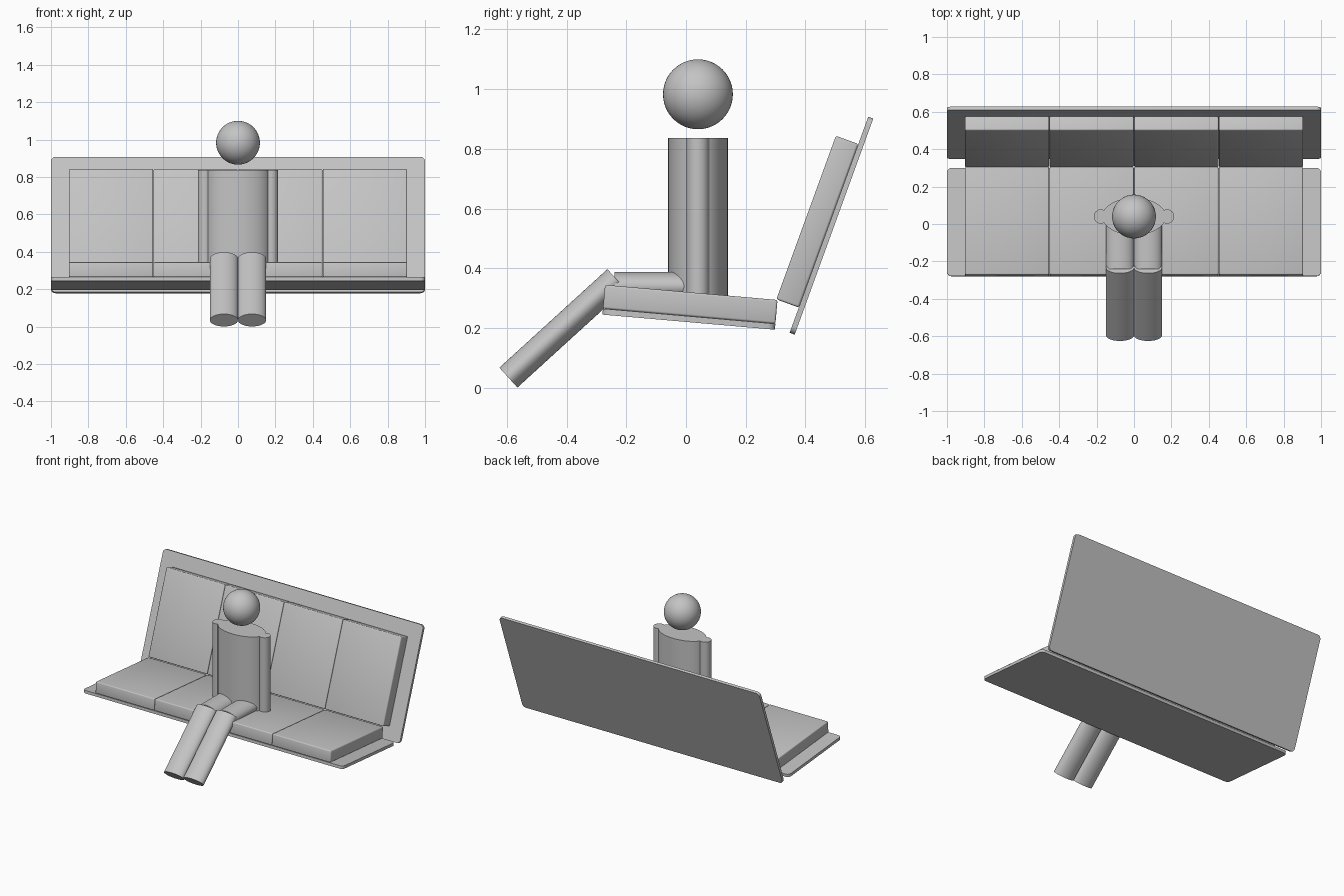
import bpy, bmesh
from math import radians, atan2
from mathutils import Matrix, Vector

cube = bpy.data.objects.get("Cube")
if cube:
    bpy.data.objects.remove(cube, do_unlink=True)

grey = bpy.data.materials.new("plain grey")
grey.use_nodes = True
grey.diffuse_color = (0.55, 0.55, 0.55, 1)
grey.node_tree.nodes["Principled BSDF"].inputs["Base Color"].default_value = grey.diffuse_color


def finish(name, bm, matrix):
    """Turn a bmesh into a smooth-shaded grey object with crisp edges."""
    bm.transform(matrix)
    bmesh.ops.recalc_face_normals(bm, faces=bm.faces[:])
    mesh = bpy.data.meshes.new(name)
    bm.to_mesh(mesh)
    bm.free()
    mesh.materials.append(grey)
    obj = bpy.data.objects.new(name, mesh)
    bpy.context.collection.objects.link(obj)
    bpy.ops.object.select_all(action="DESELECT")
    obj.select_set(True)
    bpy.context.view_layer.objects.active = obj
    bpy.ops.object.shade_smooth_by_angle(angle=radians(35))
    return obj


def slab(name, frame, low, high, radius, corners_only):
    """Box between two corners of a tilted frame, with rounded edges."""
    low, high = Vector(low), Vector(high)
    bm = bmesh.new()
    bmesh.ops.create_cube(bm, size=1)
    bm.transform(Matrix.Translation((low + high) / 2) @ Matrix.Diagonal((high - low).to_4d()))
    edges = [e for e in bm.edges
             if not corners_only or abs(e.verts[0].co.z - e.verts[1].co.z) > 0.001]
    bmesh.ops.bevel(bm, geom=edges, offset=radius, segments=5 if corners_only else 3,
                    profile=0.5, affect="EDGES", clamp_overlap=True)
    return finish(name, bm, frame)


def tube(name, start, end, rx, ry):
    """Elliptical cylinder between two points in a plane of constant x."""
    start, end = Vector(start), Vector(end)
    axis = end - start
    bm = bmesh.new()
    bmesh.ops.create_cone(bm, cap_ends=True, segments=64, radius1=1, radius2=1, depth=1)
    turn = Matrix.Rotation(-atan2(axis.y, axis.z), 4, "X")
    place = Matrix.Translation((start + end) / 2)
    return finish(name, bm, place @ turn @ Matrix.Diagonal((rx, ry, axis.length, 1)))


# Bench: each half is a thin board carrying a row of four cushions
halves = [
    ("seat", (0, -0.28, 0.245), -5, 0.58, 0.0, 0.58, 0.02),
    ("back", (0, 0.364, 0.178), 70, 0.77, 0.09, 0.673, 0.018),
]
cushion_width = 0.4525
for part, origin, tilt, length, first, last, thick in halves:
    frame = Matrix.Translation(origin) @ Matrix.Rotation(radians(tilt), 4, "X")
    slab(part + "_board", frame, (-1, 0, 0), (1, length, thick), 0.025, True)
    for i in range(4):
        x = (i - 2) * cushion_width
        slab(f"{part}_cushion_{i + 1}", frame, (x + 0.001, first, thick),
             (x + cushion_width - 0.001, last, thick + 0.08), 0.007, False)

# Seated figure
tube("torso", (0, 0.04, 0.28), (0, 0.04, 0.836), 0.17, 0.1)
for side, s in (("left", 1), ("right", -1)):
    tube(side + "_arm", (s * 0.177, 0.04, 0.28), (s * 0.177, 0.04, 0.836), 0.038, 0.038)
    tube(side + "_thigh", (s * 0.075, -0.24, 0.34), (s * 0.075, 0.04, 0.34), 0.075, 0.048)
    tube(side + "_shin", (s * 0.075, -0.595, 0.034), (s * 0.075, -0.233, 0.364), 0.075, 0.045)

# Head floats just above the shoulders
bm = bmesh.new()
bmesh.ops.create_uvsphere(bm, u_segments=48, v_segments=24, radius=0.117)
finish("head", bm, Matrix.Translation((0, 0.04, 0.983)))
